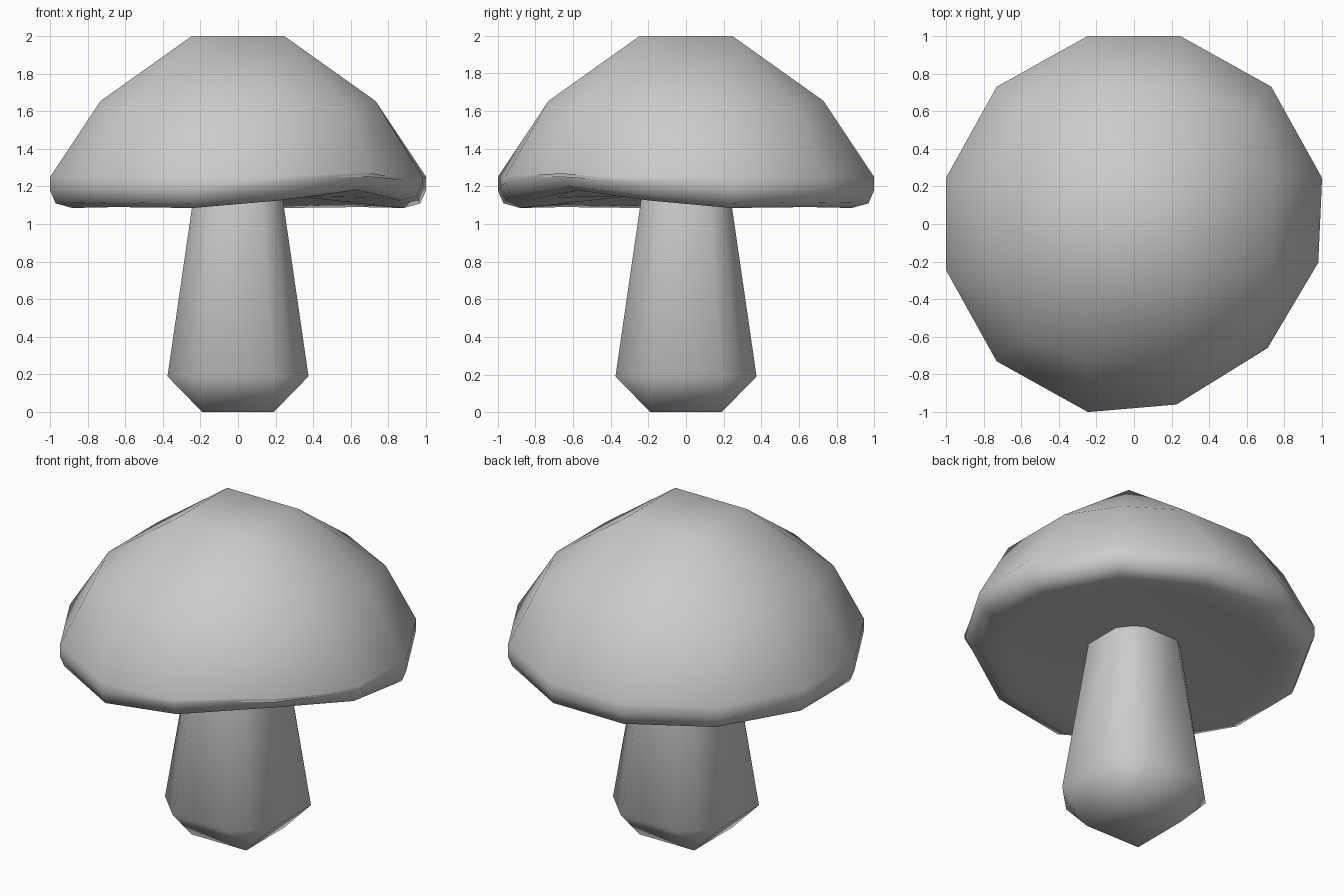
import bpy, bmesh

if "Cube" in bpy.data.objects:
    bpy.data.objects.remove(bpy.data.objects["Cube"])


def turn(p, k):
    x, y = p
    for _ in range(k):
        x, y = -y, x
    return x, y


def build(name, start, rings, end):
    """Twelve-point rings closed at each end by a 3x3 grid.
    start/end: (half width, z); ring: (a, b, c, edge z, corner z)."""
    bm = bmesh.new()

    def square(s, z):
        return [bm.verts.new((*turn((s, s), k), z)) for k in range(4)]

    def ring(a, b, c, ze, zc):
        pts = ((a, b, ze), (c, c, zc), (b, a, ze))
        return [bm.verts.new((*turn((x, y), k), z)) for k in range(4) for x, y, z in pts]

    def close(sq, rg):
        bm.faces.new(sq)
        for k in range(4):
            i = 3 * k
            bm.faces.new((sq[k], rg[i], rg[i + 1], rg[i + 2]))
            bm.faces.new((sq[k], rg[i + 2], rg[(i + 3) % 12], sq[(k + 1) % 4]))

    loops = [ring(*r) for r in rings]
    close(square(*start), loops[0])
    close(square(*end), loops[-1])
    for lo, hi in zip(loops, loops[1:]):
        for i in range(12):
            j = (i + 1) % 12
            bm.faces.new((lo[i], lo[j], hi[j], hi[i]))
    bmesh.ops.recalc_face_normals(bm, faces=bm.faces[:])
    for f in bm.faces:
        f.smooth = True
    me = bpy.data.meshes.new(name)
    bm.to_mesh(me)
    bm.free()
    ob = bpy.data.objects.new(name, me)
    bpy.context.collection.objects.link(ob)
    return ob


# Stem: chamfered foot, tapering up into the cap
build("stem", (0.19, 0.0), [
    (0.375, 0.19, 0.283, 0.19, 0.19),
    (0.24, 0.125, 0.19, 1.12, 1.12),
    (0.23, 0.12, 0.18, 1.22, 1.22),
], (0.12, 1.25))

# Cap: faceted dome, rolled rim and shallow underside
cap = build("cap", (0.29, 1.15), [
    (0.73, 0.24, 0.57, 1.10, 1.11),
    (0.88, 0.24, 0.65, 1.085, 1.09),
    (0.97, 0.245, 0.71, 1.11, 1.115),
    (1.0, 0.245, 0.73, 1.18, 1.18),
    (1.0, 0.245, 0.73, 1.25, 1.25),
    (0.73, 0.245, 0.605, 1.655, 1.60),
], (0.245, 2.0))

# Dent in the front right of the rim
for v in cap.data.vertices:
    x, y, z = v.co
    if x > 0.1 and y < -0.1 and x - y > 0.9 and z < 1.3:
        corner = abs(x + y) < 0.1
        v.co.x -= 0.02
        v.co.y += 0.07 if corner else 0.04
        if z < 1.2:
            v.co.z += 0.09 if corner else 0.04
